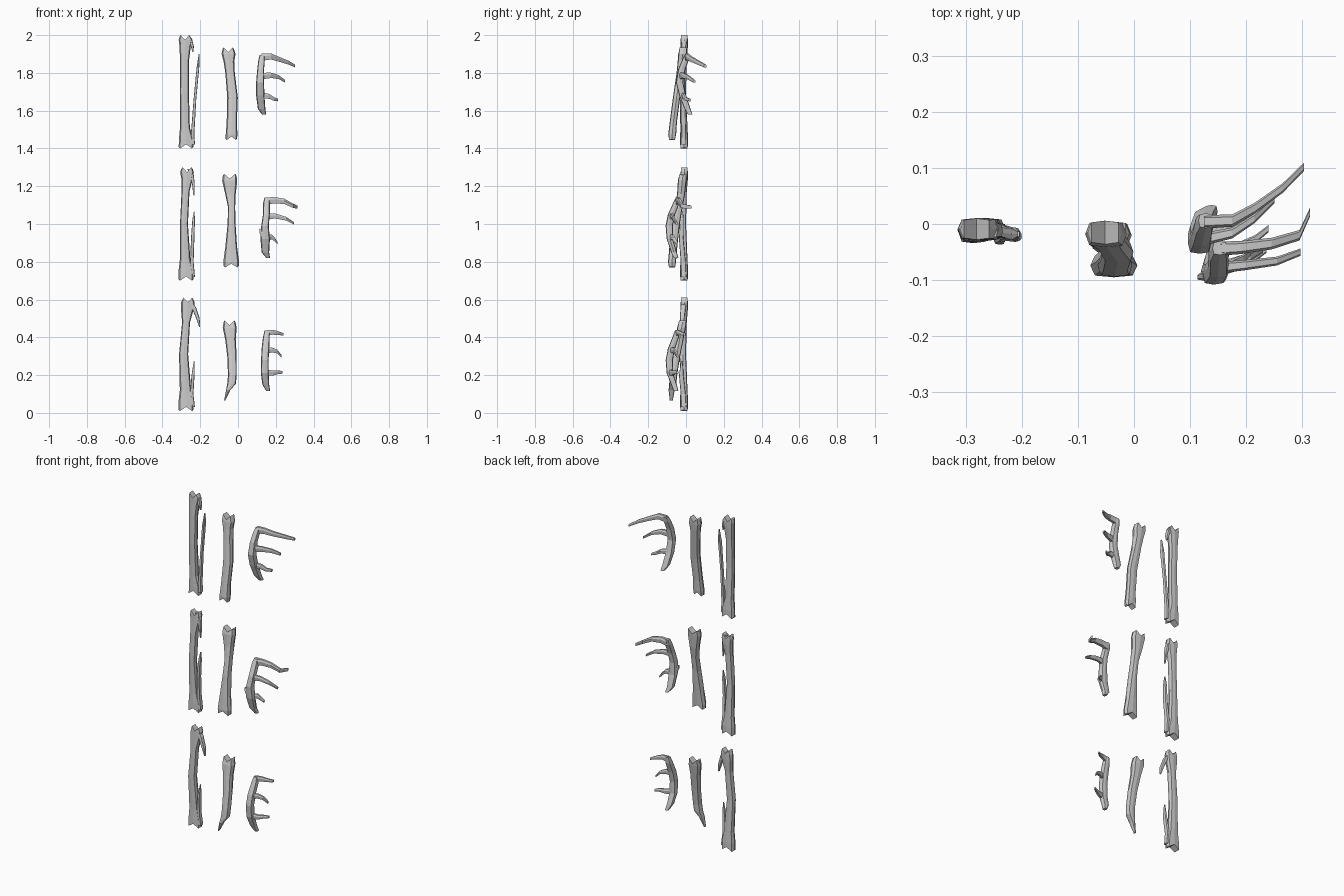
import bpy

ROUND = [(1, 0), (.8, .85), (0, 1), (-.8, .85), (-1, 0), (-.8, -.85), (0, -1), (.8, -.85)]
BOX = [(1, .6), (.3, 1), (-1, .7), (-1, -.7), (.3, -1), (1, -.6)]


def loft(name, pts, axis='z', bottom_notch=0, top_notch=0):
    """Sweep a faceted section through (x, y, z, half_width, half_depth) stations."""
    sec = ROUND if axis == 'z' else BOX
    n = len(sec)
    verts, faces = [], []
    for i, (x, y, z, a, b) in enumerate(pts):
        # end rings dip in the middle to make the two knuckles
        dip = bottom_notch if i == 0 else -top_notch if i == len(pts) - 1 else 0
        for u, v in sec:
            if axis == 'z':
                verts.append((x + u * a, y + v * b, z + dip * (1 if u == 0 else .35 if abs(u) == 1 else 0)))
            else:
                verts.append((x, y + v * b, z + u * a))
    for i in range(len(pts) - 1):
        for j in range(n):
            k = (j + 1) % n
            faces.append((i * n + j, i * n + k, (i + 1) * n + k, (i + 1) * n + j))
    e = (len(pts) - 1) * n
    if axis == 'z':
        cap = [(0, 1, 7), (1, 2, 6, 7), (2, 3, 5, 6), (3, 4, 5)]
        faces += [tuple(reversed(f)) for f in cap]
        faces += [tuple(e + q for q in f) for f in cap]
    else:
        faces += [tuple(reversed(range(n))), tuple(range(e, e + n))]
    me = bpy.data.meshes.new(name)
    me.from_pydata(verts, [], faces)
    ob = bpy.data.objects.new(name, me)
    bpy.context.collection.objects.link(ob)
    bpy.context.view_layer.objects.active = ob
    ob.select_set(True)
    bpy.ops.object.mode_set(mode='EDIT')
    bpy.ops.mesh.select_all(action='SELECT')
    bpy.ops.mesh.normals_make_consistent(inside=False)
    bpy.ops.object.mode_set(mode='OBJECT')
    ob.select_set(False)
    return ob


# Paired lower-limb bones: shaft centres (x, half width) bottom to top
heights = [0, .05, .11, .30, .47, .54, .575, .60]
shafts = {
    'upper': (1.40, [(-.275, .039), (-.275, .038), (-.281, .026), (-.284, .024), (-.283, .024), (-.28, .03), (-.277, .037), (-.281, .028)]),
    'middle': (.70, [(-.275, .040), (-.275, .040), (-.280, .028), (-.286, .021), (-.278, .021), (-.27, .030), (-.27, .036), (-.27, .030)]),
    'lower': (.01, [(-.275, .040), (-.275, .040), (-.278, .030), (-.288, .024), (-.275, .021), (-.268, .034), (-.265, .036), (-.265, .028)]),
}
depths = [(-.01, .021), (-.01, .021), (-.011, .019), (-.017, .017), (-.014, .018), (-.01, .02), (-.009, .02), (-.009, .019)]
for row, (z0, sh) in shafts.items():
    loft(row + '_shin_bone', [(x, y, z0 + h, w, d) for (x, w), (y, d), h in zip(sh, depths, heights)],
         bottom_notch=.022, top_notch=.025)

# Thin broken side bones
loft('upper_side_splinter', [(-.240, -.012, 1.42, .012, .013), (-.240, -.012, 1.48, .009, .012),
     (-.228, -.015, 1.66, .007, .010), (-.212, -.018, 1.83, .007, .012), (-.206, -.018, 1.90, .002, .005)])
loft('upper_side_stub', [(-.238, -.012, 1.91, .003, .004), (-.242, -.012, 1.94, .008, .012), (-.255, -.01, 1.98, .012, .015)])
loft('middle_side_splinter', [(-.240, -.012, .72, .012, .014), (-.244, -.015, .80, .009, .013),
     (-.240, -.025, .92, .009, .012), (-.235, -.022, 1.02, .007, .010), (-.232, -.02, 1.065, .002, .004)])
loft('middle_side_stub', [(-.233, -.02, 1.15, .003, .004), (-.236, -.018, 1.21, .007, .010),
     (-.245, -.012, 1.26, .011, .014), (-.258, -.01, 1.29, .010, .014)])
loft('lower_side_splinter', [(-.240, -.012, .03, .012, .014), (-.245, -.015, .10, .009, .013),
     (-.238, -.025, .20, .008, .012), (-.232, -.022, .275, .002, .004)])
loft('lower_side_stub', [(-.203, -.022, .455, .003, .005), (-.212, -.02, .50, .009, .012),
     (-.235, -.015, .56, .012, .014), (-.255, -.01, .59, .010, .015)])

# Long thigh bones
loft('upper_thigh_bone', [(-.035, -.074, 1.445, .030, .018), (-.034, -.073, 1.475, .031, .021),
     (-.033, -.067, 1.54, .027, .019), (-.029, -.050, 1.67, .028, .019), (-.042, -.030, 1.80, .025, .020),
     (-.048, -.022, 1.86, .028, .022), (-.050, -.018, 1.90, .037, .023), (-.052, -.015, 1.935, .030, .021)],
     bottom_notch=.018, top_notch=.025)
loft('middle_thigh_bone', [(-.036, -.074, .77, .040, .019), (-.036, -.074, .80, .042, .021),
     (-.036, -.067, .88, .031, .021), (-.034, -.054, 1.00, .021, .021), (-.034, -.038, 1.09, .019, .020),
     (-.040, -.026, 1.16, .028, .021), (-.044, -.020, 1.23, .040, .023), (-.044, -.016, 1.265, .036, .021)],
     bottom_notch=.02, top_notch=.025)
loft('lower_thigh_bone', [(-.071, -.078, .065, .003, .008), (-.052, -.076, .12, .011, .016),
     (-.034, -.070, .155, .023, .019), (-.030, -.066, .20, .023, .019), (-.032, -.050, .30, .025, .019),
     (-.040, -.034, .39, .028, .021), (-.044, -.024, .45, .037, .023), (-.045, -.018, .49, .031, .021)],
     top_notch=.025)

# Curved breast bones carrying the ribs
loft('upper_breast_bone', [(.138, .022, 1.58, .011, .012), (.125, .008, 1.61, .020, .016),
     (.118, -.018, 1.68, .022, .018), (.117, -.034, 1.75, .021, .019), (.120, -.022, 1.82, .018, .019),
     (.125, -.002, 1.87, .017, .018), (.128, .006, 1.895, .013, .013)])
loft('middle_breast_bone', [(.160, -.052, .82, .010, .012), (.145, -.064, .85, .020, .015),
     (.144, -.085, .92, .025, .017), (.143, -.089, .99, .020, .019), (.150, -.077, 1.05, .018, .019),
     (.151, -.052, 1.11, .018, .017), (.153, -.043, 1.14, .013, .012)])
loft('lower_breast_bone', [(.160, -.052, .115, .010, .012), (.147, -.064, .15, .018, .015),
     (.142, -.085, .21, .021, .017), (.142, -.089, .28, .020, .019), (.145, -.077, .34, .020, .019),
     (.150, -.055, .40, .018, .017), (.153, -.047, .435, .013, .012)])
loft('middle_breast_spur', [(.113, -.095, .965, .012, .004), (.130, -.090, .94, .022, .012), (.150, -.085, .93, .014, .012)], 'x')

# Ribs: path points plus root thickness, tapering to the tip
ribs = {
    'upper_rib_1': (.015, [(.125, .004, 1.883), (.175, .006, 1.887), (.215, .028, 1.873), (.265, .064, 1.855), (.303, .102, 1.836)]),
    'upper_rib_2': (.014, [(.125, -.027, 1.783), (.175, -.016, 1.787), (.215, .010, 1.778), (.250, .044, 1.755)]),
    'upper_rib_3': (.013, [(.123, -.016, 1.680), (.165, -.010, 1.676), (.190, .000, 1.662), (.212, .020, 1.656)]),
    'middle_rib_1': (.016, [(.150, -.044, 1.120), (.190, -.042, 1.126), (.245, -.035, 1.120), (.295, -.020, 1.095), (.314, .022, 1.090)]),
    'middle_rib_2': (.013, [(.150, -.078, 1.040), (.200, -.073, 1.042), (.255, -.066, 1.028), (.297, -.050, 1.003)]),
    'middle_rib_3': (.013, [(.150, -.085, .925), (.178, -.070, .932), (.195, -.062, .918), (.208, -.050, .900)]),
    'lower_rib_1': (.013, [(.150, -.048, .423), (.185, -.042, .427), (.215, -.028, .422), (.240, -.008, .416)]),
    'lower_rib_2': (.013, [(.150, -.078, .330), (.180, -.068, .333), (.208, -.058, .325), (.230, -.045, .300)]),
    'lower_rib_3': (.013, [(.145, -.085, .215), (.185, -.074, .211), (.215, -.060, .216), (.236, -.045, .214)]),
}
for name, (t, path) in ribs.items():
    m = len(path) - 1
    loft(name, [(x, y, z, t * (1.25 - .75 * i / m), t * (.8 - .3 * i / m)) for i, (x, y, z) in enumerate(path)], 'x')
